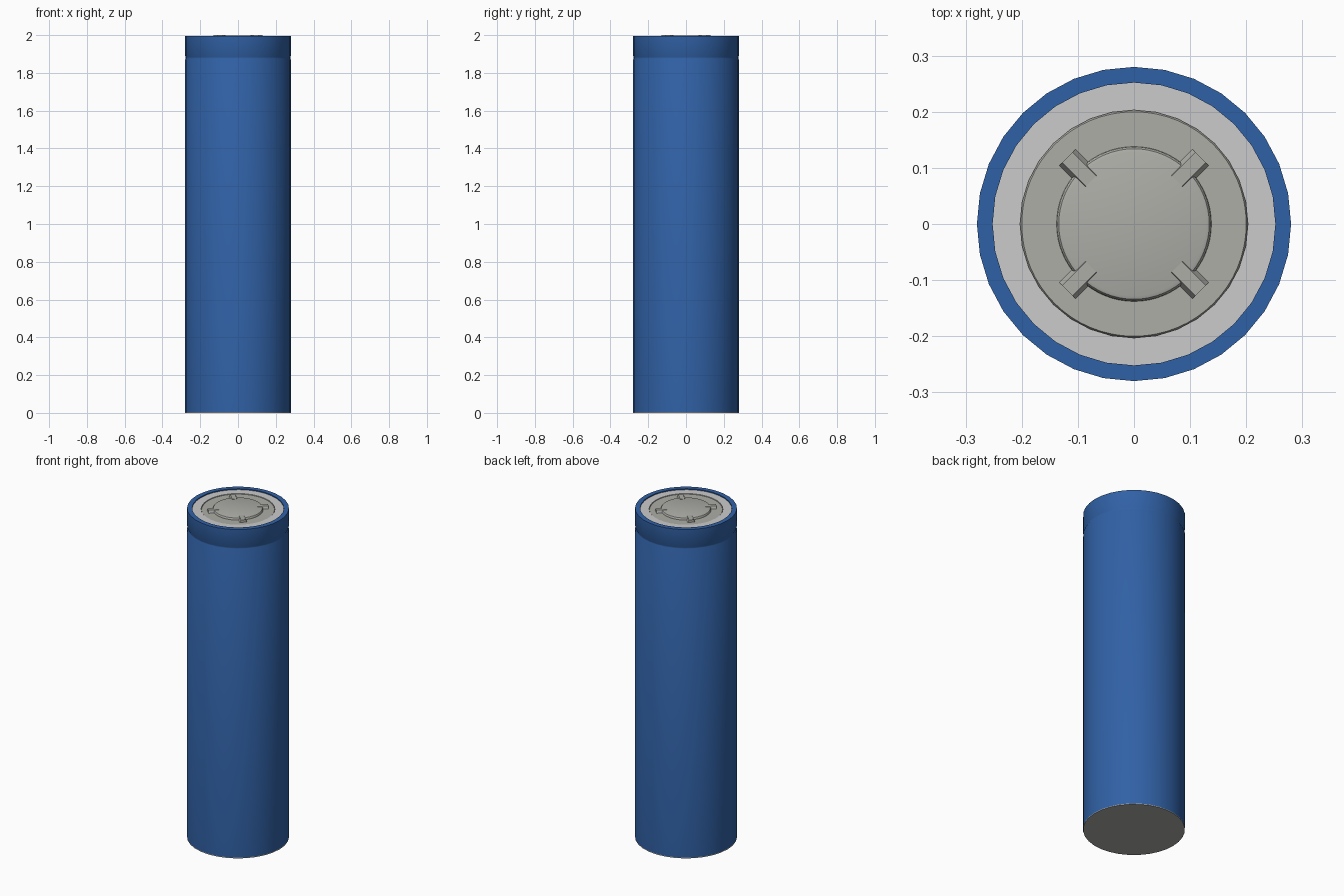
import bpy, bmesh, math
from mathutils import Matrix

if "Cube" in bpy.data.objects:
    bpy.data.objects.remove(bpy.data.objects["Cube"])

def material(name, rgb):
    m = bpy.data.materials.new(name)
    m.diffuse_color = (*rgb, 1)
    m.use_nodes = True
    m.node_tree.nodes["Principled BSDF"].inputs["Base Color"].default_value = m.diffuse_color
    return m

def finish(name, bm, mat=None):
    bmesh.ops.remove_doubles(bm, verts=bm.verts, dist=1e-5)
    bmesh.ops.recalc_face_normals(bm, faces=bm.faces)
    me = bpy.data.meshes.new(name)
    bm.to_mesh(me)
    bm.free()
    ob = bpy.data.objects.new(name, me)
    bpy.context.collection.objects.link(ob)
    if mat:
        me.materials.append(mat)
    bpy.ops.object.select_all(action='DESELECT')
    ob.select_set(True)
    bpy.context.view_layer.objects.active = ob
    bpy.ops.object.shade_smooth_by_angle(angle=math.radians(30))
    return ob

def lathe(name, profile, sides, mat=None):
    # Revolve (radius, height) points around z
    bm = bmesh.new()
    vs = [bm.verts.new((r, 0, z)) for r, z in profile]
    es = [bm.edges.new(p) for p in zip(vs, vs[1:])]
    bmesh.ops.spin(bm, geom=vs + es, cent=(0, 0, 0), axis=(0, 0, 1),
                   angle=2 * math.pi, steps=sides, use_merge=True)
    return finish(name, bm, mat)

blue = material("blue_wrap", (0.03, 0.12, 0.38))
steel = material("cap_steel", (0.42, 0.42, 0.39))
dark = material("base_steel", (0.42, 0.42, 0.41))

# Wrapper sleeve with a faint crimp groove and flat top rim
lathe("wrapper", [(0.28, 0.005), (0.28, 1.87), (0.277, 1.876), (0.277, 1.884),
                  (0.28, 1.89), (0.28, 1.994), (0.252, 1.994), (0.252, 1.985)], 32, blue)
# Bare base of the can
lathe("can_base", [(0, 0), (0.28, 0), (0.28, 0.005)], 32, dark)
# Insulating ring, stepping down into the terminal seat
lathe("insulator_ring", [(0.252, 1.988), (0.203, 1.988), (0.203, 1.98)], 32)
# Terminal plate
lathe("terminal_plate", [(0.203, 1.98), (0.2, 1.985), (0, 1.985)], 64, steel)
# Raised button with a rounded edge
lathe("terminal_button", [(0.138, 1.985), (0.137, 1.992), (0.134, 1.996),
                          (0.128, 1.998), (0, 1.998)], 64, steel)

# Four radial vent ribs with sloping sides
bm = bmesh.new()
for i in range(4):
    rot = Matrix.Rotation(math.radians(45 + 90 * i), 4, 'Z')
    section = [(-0.021, 1.984), (-0.013, 2.0), (0.013, 2.0), (0.021, 1.984)]
    ends = []
    for x in (0.108, 0.168):
        ends.append([bm.verts.new(rot @ Matrix.Translation((x, y, z)).translation)
                     for y, z in section])
    a, b = ends
    bm.faces.new(a)
    bm.faces.new(b)
    for k in range(4):
        n = (k + 1) % 4
        bm.faces.new((a[k], a[n], b[n], b[k]))
finish("vent_ribs", bm, steel)
